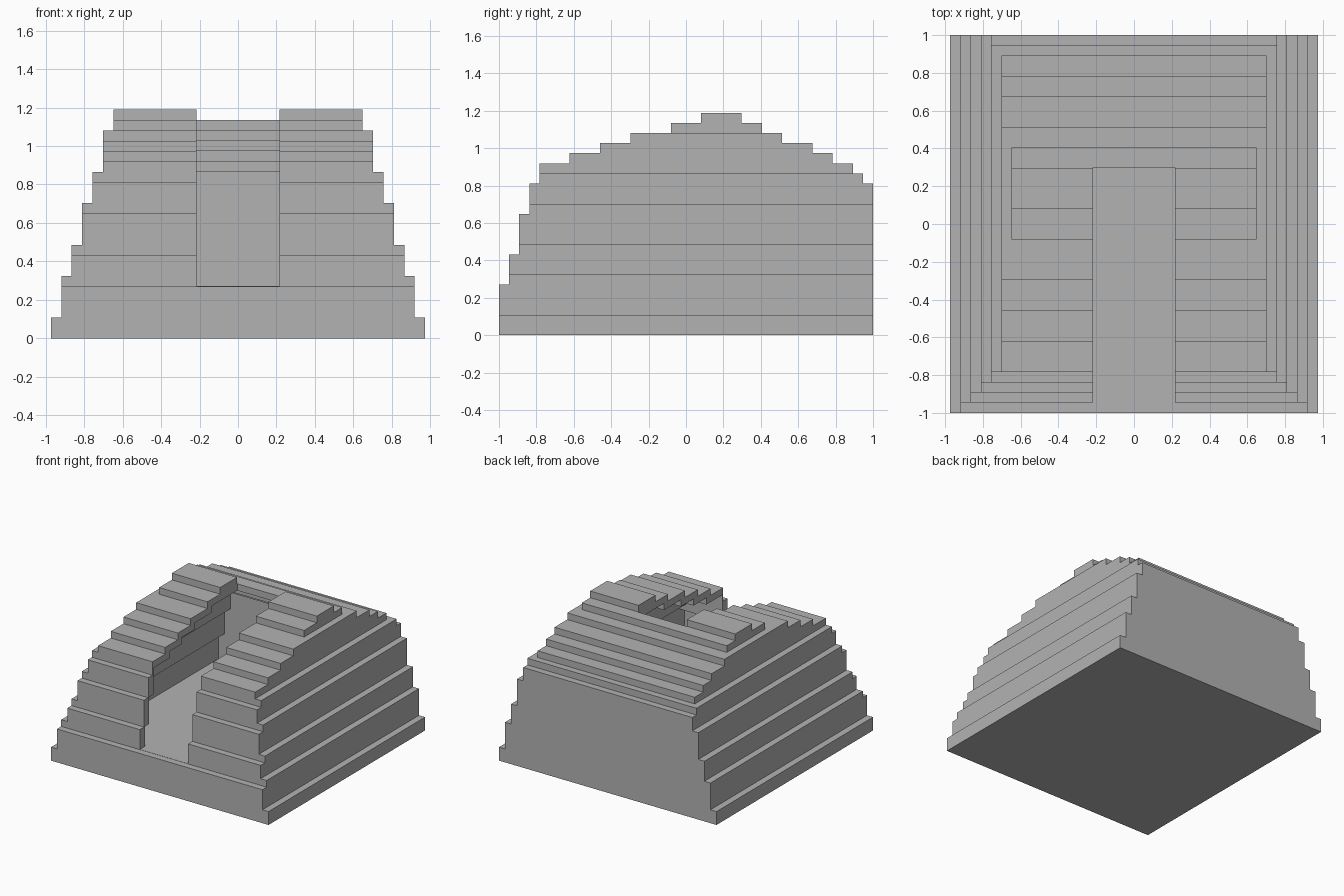
import bpy
import bmesh

cube = bpy.data.objects.get("Cube")
if cube:
    bpy.data.objects.remove(cube, do_unlink=True)

U = 2 / 37  # block size

stone = bpy.data.materials.new("grey_stone")
stone.use_nodes = True
GREY = (0.45, 0.45, 0.45, 1)
stone.diffuse_color = GREY
stone.node_tree.nodes["Principled BSDF"].inputs["Base Color"].default_value = GREY


def prism(name, points, axis, half):
    """Extrude a (horizontal, z) profile along x or y."""
    bm = bmesh.new()
    along_x = axis == "x"
    verts = [bm.verts.new((-half, a, z) if along_x else (a, -half, z)) for a, z in points]
    face = bm.faces.new(verts)
    out = bmesh.ops.extrude_face_region(bm, geom=[face])
    moved = [v for v in out["geom"] if isinstance(v, bmesh.types.BMVert)]
    shift = (2 * half, 0, 0) if along_x else (0, 2 * half, 0)
    bmesh.ops.translate(bm, verts=moved, vec=shift)
    bmesh.ops.recalc_face_normals(bm, faces=bm.faces)
    mesh = bpy.data.meshes.new(name)
    bm.to_mesh(mesh)
    bm.free()
    mesh.materials.append(stone)
    ob = bpy.data.objects.new(name, mesh)
    bpy.context.collection.objects.link(ob)
    return ob


def stairs(steps, base):
    """Climbing outline from (position, top height) pairs, in block units."""
    pts, z = [], base
    for a, top in steps:
        pts += [(a * U, z * U), (a * U, top * U)]
        z = top
    return pts


def cut(target, tool, operation):
    mod = target.modifiers.new("cut", "BOOLEAN")
    mod.operation, mod.solver, mod.object = operation, "EXACT", tool
    bpy.context.view_layer.objects.active = target
    bpy.ops.object.modifier_apply(modifier=mod.name)
    bpy.data.objects.remove(tool, do_unlink=True)


def stepped_mass(name, front, back, side, base):
    """Stepped length profile trimmed by a symmetric stepped width profile."""
    body = prism(name, stairs(front, base) + stairs(back, base)[::-1], "x", 1.2)
    right = stairs(side, base)
    left = [(-a, z) for a, z in right]
    cut(body, prism(name + "_trim", left + right[::-1], "y", 1.2), "INTERSECT")
    return body


# Outer stepped mound
mound = stepped_mass(
    "stepped_mound",
    [(-18.5, 5), (-17.5, 8), (-16.5, 12), (-15.5, 15), (-14.5, 17), (-11.5, 18),
     (-8.5, 19), (-5.5, 20), (-1.5, 21), (1.5, 22)],
    [(18.5, 15), (17.5, 16), (16.5, 17), (14.5, 18), (12.5, 19), (9.5, 20),
     (7.5, 21), (5.5, 22)],
    [(18, 2), (17, 6), (16, 9), (15, 13), (14, 16), (13, 20), (12, 22)], 0)

# Hollow chamber with stepped walls and ceiling
chamber = stepped_mass(
    "chamber",
    [(-16.3, 8), (-15.3, 12), (-14.3, 16), (-10.5, 17), (-7.5, 18), (-4.5, 19), (-0.5, 20)],
    [(12.5, 16), (11.5, 17), (10.5, 18), (8.5, 19), (6.5, 20)],
    [(12, 9), (11, 13), (10, 16), (9, 18), (8, 20)], 5.01)
cut(mound, chamber, "DIFFERENCE")

# Open passage from the front through the roof
passage = prism("passage", [(-1.2, 5.03 * U), (5.55 * U, 5.03 * U), (5.55 * U, 1.4), (-1.2, 1.4)],
                "x", 4 * U)
cut(mound, passage, "DIFFERENCE")
